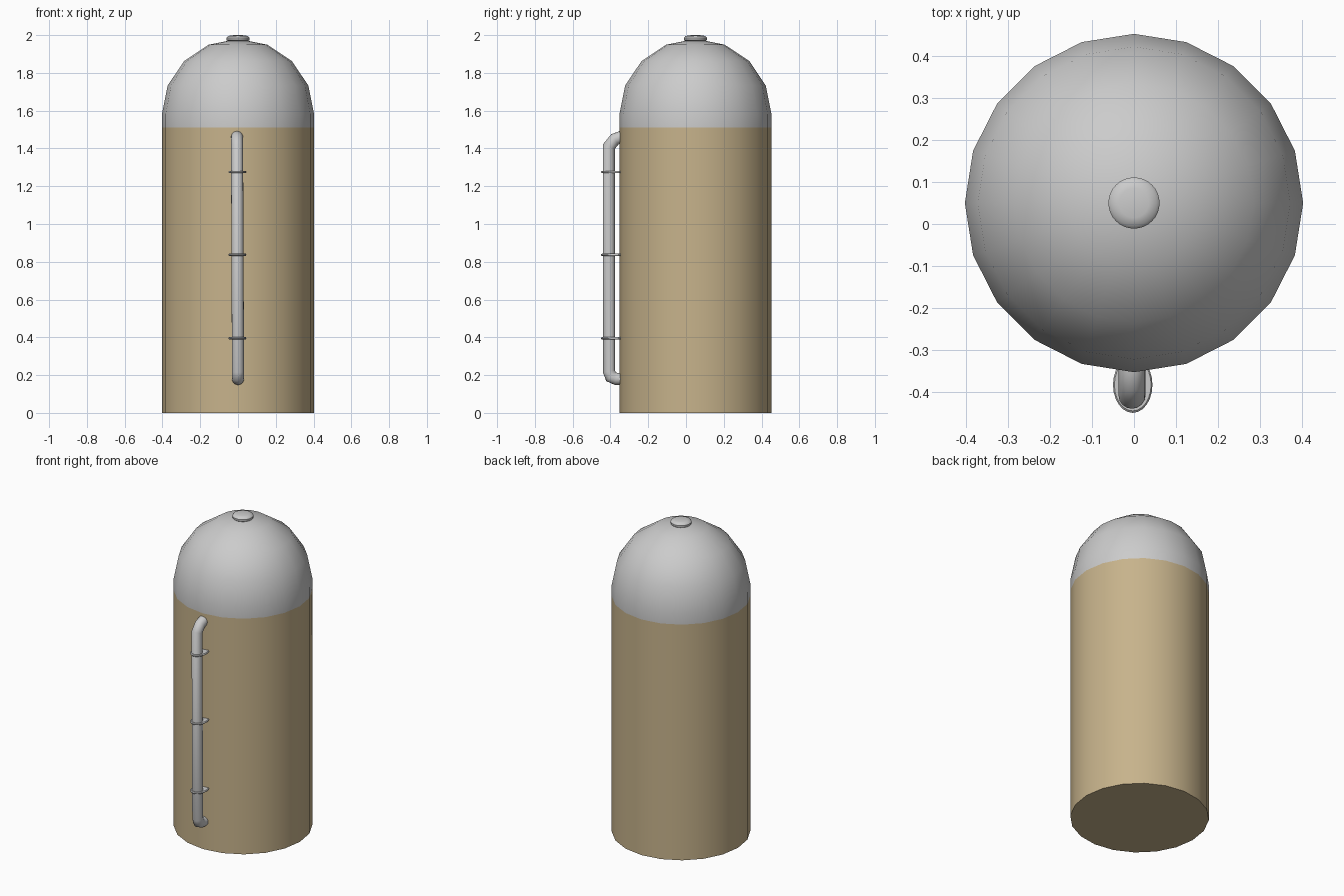
import bpy, bmesh, math
from mathutils import Vector

if "Cube" in bpy.data.objects:
    bpy.data.objects.remove(bpy.data.objects["Cube"])

CY = 0.05      # tank axis in y
R = 0.403      # tank radius
SPRING = 1.58  # height where the dome begins to curve

tan = bpy.data.materials.new("tan_paint")
tan.diffuse_color = (0.57, 0.45, 0.26, 1)
tan.use_nodes = True
tan.node_tree.nodes["Principled BSDF"].inputs["Base Color"].default_value = tan.diffuse_color


def make(name, bm, mat=None, angle=40):
    bmesh.ops.recalc_face_normals(bm, faces=bm.faces)
    mesh = bpy.data.meshes.new(name)
    bm.to_mesh(mesh)
    bm.free()
    ob = bpy.data.objects.new(name, mesh)
    bpy.context.collection.objects.link(ob)
    if mat:
        mesh.materials.append(mat)
    bpy.ops.object.select_all(action='DESELECT')
    ob.select_set(True)
    bpy.context.view_layer.objects.active = ob
    bpy.ops.object.shade_smooth_by_angle(angle=math.radians(angle))
    return ob


def skin(bm, rings):
    """Join successive closed rings of vertices with quads."""
    for a, b in zip(rings, rings[1:]):
        n = len(a)
        for i in range(n):
            bm.faces.new((a[i], a[(i + 1) % n], b[(i + 1) % n], b[i]))


def lathe(name, profile, n, centre=(0, CY), scale=(1, 1), bottom=True,
          apex=None, mat=None):
    bm = bmesh.new()
    rings = []
    for r, z in profile:
        rings.append([bm.verts.new((
            centre[0] + r * scale[0] * math.cos(math.tau * i / n),
            centre[1] + r * scale[1] * math.sin(math.tau * i / n), z))
            for i in range(n)])
    skin(bm, rings)
    if bottom:
        bm.faces.new(rings[0])
    if apex is None:
        bm.faces.new(rings[-1])
    else:
        tip = bm.verts.new((*centre, apex))
        for i in range(n):
            bm.faces.new((rings[-1][i], rings[-1][(i + 1) % n], tip))
    return make(name, bm, mat)


def tube(name, path, r, n=16):
    """Pipe along a path, rings mitred in the YZ plane."""
    pts = [Vector(p) for p in path]
    bm = bmesh.new()
    rings = []
    for k, p in enumerate(pts):
        d0 = (p - pts[max(k - 1, 0)]).normalized()
        d1 = (pts[min(k + 1, len(pts) - 1)] - p).normalized()
        t = (d0 + d1).normalized()
        u = Vector((1, 0, 0))
        v = t.cross(u).normalized()
        miter = 1 / max(t.dot(d1 if d1.length else d0), 0.5)
        rings.append([bm.verts.new(
            p + u * r * math.cos(math.tau * i / n)
            + v * r * miter * math.sin(math.tau * i / n)) for i in range(n)])
    skin(bm, rings)
    bm.faces.new(rings[0])
    bm.faces.new(rings[-1])
    return make(name, bm, angle=50)


# Painted cylindrical body
lathe("tank_body", [(R, 0), (R, 1.51)], 20, mat=tan)

# Grey dome with a short straight collar
dome = [(R, 1.51)]
for k in range(4):
    a = math.radians(22.5 * k)
    dome.append((R * math.cos(a), SPRING + 0.4 * math.sin(a)))
lathe("dome_roof", dome, 20, bottom=False, apex=SPRING + 0.4)

# Small rounded hatch on the crown
lathe("top_hatch", [(0.05, 1.965), (0.06, 1.973), (0.061, 1.985),
                    (0.054, 1.994), (0.035, 1.999)], 32, apex=2.0)

# Side pipe, elbowed into the wall at both ends
tube("side_pipe", [(0, -0.30, 0.18), (0, -0.37, 0.18), (0, -0.397, 0.192),
                   (0, -0.408, 0.22), (-0.005, -0.408, 1.41),
                   (-0.005, -0.377, 1.448), (-0.005, -0.345, 1.46),
                   (-0.005, -0.30, 1.462)], 0.032)

# Thin oval clamps tying the pipe to the wall
for i, z in enumerate((0.395, 0.837, 1.275)):
    lathe(f"pipe_clamp_{i + 1}",
          [(0.93, z - 0.006), (1, z - 0.002), (1, z + 0.002), (0.93, z + 0.006)],
          24, centre=(-0.003, -0.383), scale=(0.047, 0.067))
